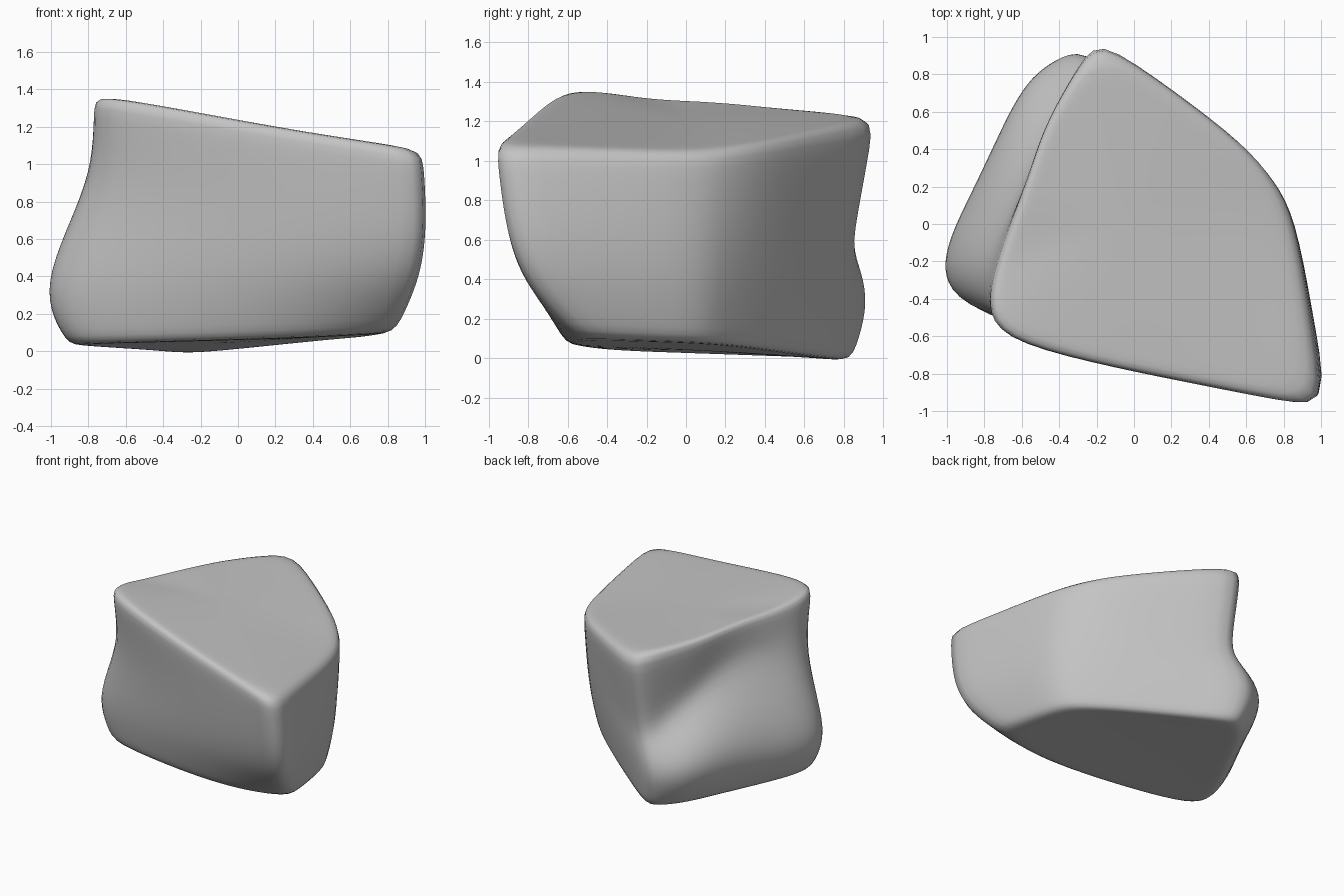
import bpy, bmesh

cube = bpy.data.objects.get("Cube")
if cube:
    bpy.data.objects.remove(cube, do_unlink=True)

# Vertical edge lines around the boulder, counterclockwise from above.
# Each runs through four points: top, middle, low, bottom; then its sharpness.
columns = {
    "front_right": ([(1.02, -1.0, 1.08), (1.05, -.96, .72), (1.02, -.87, .4), (.86, -.54, .1)], .4),
    "right": ([(.86, .05, 1.04), (.87, .04, .7), (.84, .06, .36), (.75, .06, .08)], .3),
    "back_right": ([(.66, .41, 1.09), (.64, .37, .7), (.57, .34, .34), (.5, .31, .06)], .15),
    "back": ([(-.2, 1.03, 1.23), (-.2, .89, .54), (-.31, .97, .29), (-.25, .87, -.02)], .38),
    "back_left": ([(-.48, .57, 1.265), (-.36, .61, .71), (-.63, .89, .33), (-.46, .72, 0)], 0),
    "left_fold": ([(-.55, .33, 1.29), (-.5, .36, .91), (-.81, .5, .4), (-.62, .4, .01)], 0),
    "left_valley": ([(-.63, .08, 1.31), (-.64, .08, 1.02), (-.96, .16, .35), (-.77, .13, .02)], 0),
    "left_bulge": ([(-.75, -.24, 1.32), (-.78, -.2, .96), (-1.13, -.17, .32), (-.91, -.17, .03)], 0),
    "front_left": ([(-.83, -.64, 1.4), (-.78, -.53, .84), (-1.04, -.45, .33), (-.92, -.42, .04)], .2),
    "front": ([(.35, -.87, 1.17), (.35, -.84, .72), (.35, -.79, .38), (.35, -.67, .07)], 0),
}
RIM_SHARPNESS = .4
GROOVE_SHARPNESS = .35
GROOVE = ("back", "back_left", "left_fold", "left_valley")


def build_cage():
    """Join the edge lines into a closed cage with sharpened rims and groove."""
    bm = bmesh.new()
    crease = bm.edges.layers.float.new("crease_edge")
    lines = [[bm.verts.new(p) for p in points] for points, _ in columns.values()]
    following = lines[1:] + lines[:1]
    for a, b in zip(lines, following):
        for k in range(len(a) - 1):
            bm.faces.new((a[k], a[k + 1], b[k + 1], b[k]))
    caps = [bm.faces.new([line[0] for line in lines]),
            bm.faces.new([line[-1] for line in reversed(lines)])]

    for (name, (_, sharpness)), a, b in zip(columns.items(), lines, following):
        for k in range(len(a) - 1):
            bm.edges.get((a[k], a[k + 1]))[crease] = sharpness
        for end in (0, -1):
            bm.edges.get((a[end], b[end]))[crease] = RIM_SHARPNESS
        if name in GROOVE:
            bm.edges.get((a[1], b[1]))[crease] = GROOVE_SHARPNESS

    # Inner loops keep the top and the underside even
    for cap in caps:
        centre = cap.calc_center_median()
        inner = bmesh.ops.extrude_discrete_faces(bm, faces=[cap])["faces"][0]
        for v in inner.verts:
            v.co = v.co.lerp(centre, .3)
        for e in inner.edges:
            e[crease] = 0
    bmesh.ops.recalc_face_normals(bm, faces=bm.faces)
    mesh = bpy.data.meshes.new("boulder")
    bm.to_mesh(mesh)
    bm.free()
    return mesh


# Boulder
boulder = bpy.data.objects.new("boulder", build_cage())
bpy.context.collection.objects.link(boulder)
bpy.ops.object.select_all(action="DESELECT")
boulder.select_set(True)
bpy.context.view_layer.objects.active = boulder

# Rounded edges
rounding = boulder.modifiers.new("rounding", "SUBSURF")
rounding.levels = rounding.render_levels = 3
bpy.ops.object.shade_smooth()

# Stone colour
stone = bpy.data.materials.new("stone_grey")
stone.use_nodes = True
grey = (.55, .55, .55, 1)
stone.diffuse_color = grey
stone.node_tree.nodes["Principled BSDF"].inputs["Base Color"].default_value = grey
boulder.data.materials.append(stone)
